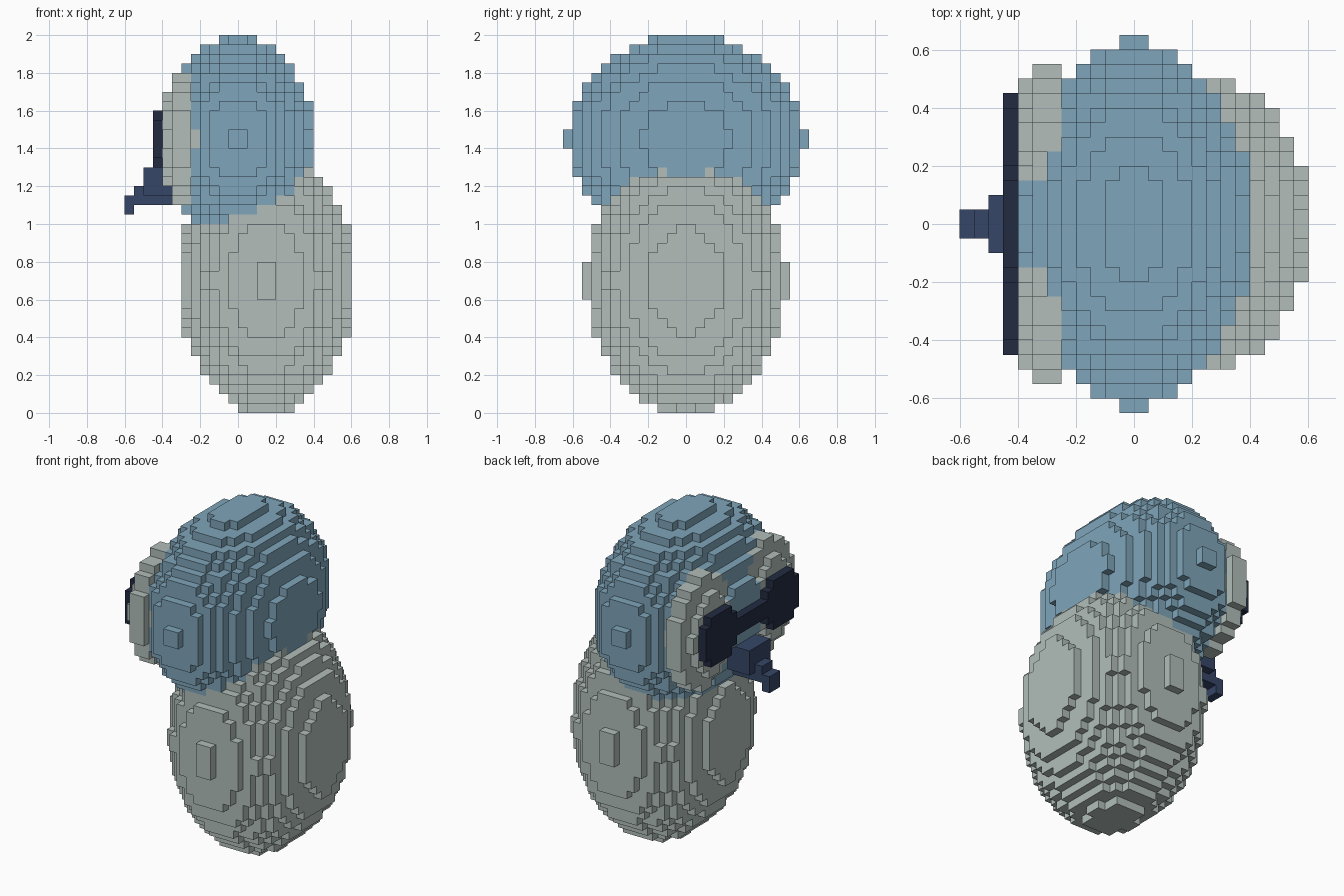
import bpy, bmesh, math
from itertools import product

cube = bpy.data.objects.get("Cube")
if cube:
    bpy.data.objects.remove(cube, do_unlink=True)

V = 0.05  # edge length of one block


def material(name, rgb):
    m = bpy.data.materials.new(name)
    m.use_nodes = True
    m.diffuse_color = (*rgb, 1)
    m.node_tree.nodes["Principled BSDF"].inputs["Base Color"].default_value = (*rgb, 1)
    return m


BLUE = material("soft_blue", (0.212, 0.376, 0.491))
GREY = material("pale_grey", (0.445, 0.515, 0.491))
NAVY = material("navy", (0.037, 0.061, 0.136))
DARK = material("dark_navy", (0.016, 0.024, 0.053))


def ellipsoid(centre, radii):
    """Blocks whose centres lie inside an ellipsoid, in block units."""
    spans = [range(math.floor(c - r) - 1, math.ceil(c + r) + 1)
             for c, r in zip(centre, radii)]
    return {p for p in product(*spans)
            if sum(((q + 0.5 - c) / r) ** 2 for q, c, r in zip(p, centre, radii)) <= 1}


def box(x0, x1, y0, y1, z0, z1):
    return set(product(range(x0, x1), range(y0, y1), range(z0, z1)))


def lens(side):
    """A one-block-thick rounded plate."""
    return {(-9, y, z) for y, z in product(range(-10, 10), range(24, 34))
            if (y + 0.5 - side * 6) ** 2 + (z + 0.5 - 29) ** 2 < 10.2}


# Later parts give way to earlier ones where they overlap
parts = [
    ("left_lens", DARK, lens(1)),
    ("right_lens", DARK, lens(-1)),
    ("lens_bridge", DARK, box(-9, -8, -3, 3, 28, 30)),
    ("beak_tip", NAVY, box(-12, -11, -1, 1, 21, 23)),
    ("beak_middle", NAVY, box(-11, -7, -1, 1, 22, 24)),
    ("beak_base", NAVY, box(-10, -7, -2, 2, 23, 26)),
    ("left_cheek", GREY, ellipsoid((-6, 6, 29), (2.1, 5.1, 7.0))),
    ("right_cheek", GREY, ellipsoid((-6, -6, 29), (2.1, 5.1, 7.0))),
    ("head", BLUE, ellipsoid((0, 0, 29), (8.05, 12.6, 11.0))),
    ("body", GREY, ellipsoid((3, 0, 14), (9.25, 10.6, 14.1))),
]
solid = set().union(*(blocks for _, _, blocks in parts))


def build(name, mat, blocks):
    """Mesh the outward-facing sides of the blocks."""
    bm = bmesh.new()
    verts = {}

    def vert(p):
        if p not in verts:
            verts[p] = bm.verts.new([c * V for c in p])
        return verts[p]

    for p in sorted(blocks):
        for axis, step in product(range(3), (-1, 1)):
            n = list(p)
            n[axis] += step
            if tuple(n) in solid:
                continue
            u, w = (axis + 1) % 3, (axis + 2) % 3
            ring = []
            for du, dw in ((0, 0), (1, 0), (1, 1), (0, 1)):
                q = list(p)
                q[axis] += step > 0
                q[u] += du
                q[w] += dw
                ring.append(vert(tuple(q)))
            bm.faces.new(ring if step > 0 else ring[::-1])
    mesh = bpy.data.meshes.new(name)
    bm.to_mesh(mesh)
    bm.free()
    mesh.materials.append(mat)
    bpy.context.collection.objects.link(bpy.data.objects.new(name, mesh))


taken = set()
for name, mat, blocks in parts:
    build(name, mat, blocks - taken)
    taken |= blocks
